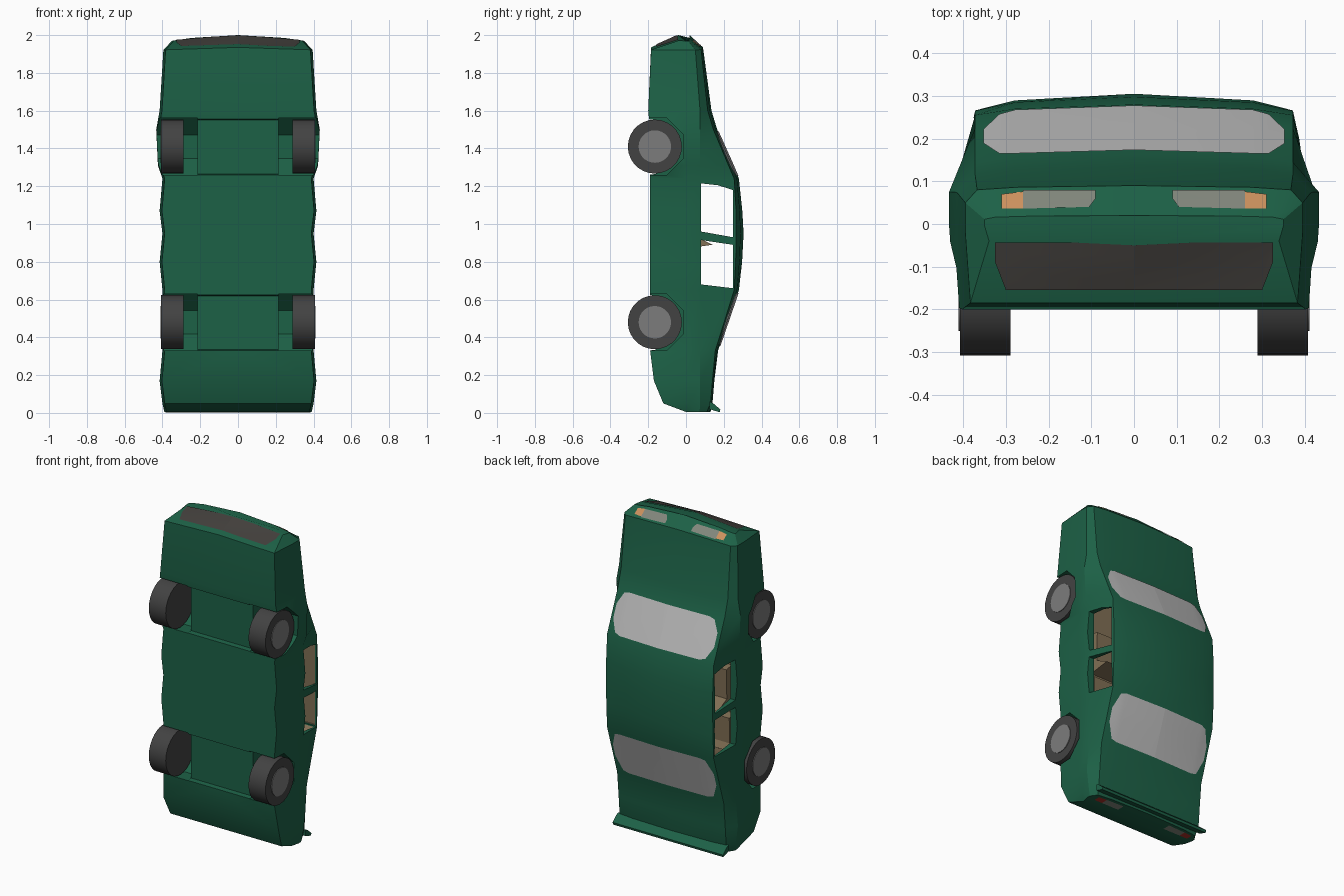
import bpy, bmesh, math
from mathutils import Vector
from mathutils.bvhtree import BVHTree

if "Cube" in bpy.data.objects:
    bpy.data.objects.remove(bpy.data.objects["Cube"])

def mat(name, *c):
    m = bpy.data.materials.new(name)
    m.diffuse_color = (*c, 1)
    m.use_nodes = True
    m.node_tree.nodes["Principled BSDF"].inputs["Base Color"].default_value = m.diffuse_color
    return m

GREEN = mat("green_paint", 0.012, 0.12, 0.062)
DARK = mat("dark_grille", 0.055, 0.05, 0.045)
RUBBER = mat("rubber", 0.055, 0.055, 0.055)
HUB = mat("hub_grey", 0.2, 0.2, 0.2)
GLASS = mat("glass", 0.5, 0.5, 0.5)
LAMP = mat("lamp", 0.22, 0.24, 0.2)
AMBER = mat("amber", 0.6, 0.28, 0.11)
RED = mat("red", 0.4, 0.03, 0.02)
TAN = mat("tan_trim", 0.22, 0.16, 0.09)

def make(name, verts, faces, m):
    me = bpy.data.meshes.new(name)
    bm = bmesh.new()
    vs = [bm.verts.new(v) for v in verts]
    for f in faces:
        bm.faces.new([vs[i] for i in f])
    bmesh.ops.recalc_face_normals(bm, faces=bm.faces)
    bm.to_mesh(me)
    bm.free()
    me.materials.append(m)
    ob = bpy.data.objects.new(name, me)
    bpy.context.collection.objects.link(ob)
    return ob

def prism(name, yz, x0, x1, m):
    """Extrude a side profile of (y, z) points across x."""
    n = len(yz)
    v = [(x, y, z) for x in (x0, x1) for y, z in yz]
    f = [range(n), range(n, 2 * n)]
    f += [(i, (i + 1) % n, n + (i + 1) % n, n + i) for i in range(n)]
    return make(name, v, f, m)

def ngon(cy, cz, r, n, turn=0.0):
    return [(cy + r * math.cos(turn + 2 * math.pi * i / n),
             cz + r * math.sin(turn + 2 * math.pi * i / n)) for i in range(n)]

def ring(z, bottom, w, edge, top):
    """One body section; the nose sections bow back at the sides."""
    ys = min(.075, top * .55)
    ym = bottom + .7 * (ys - bottom)
    wt = min(.372, w * .93)
    half = [(0, bottom), (w * .97, bottom), (w, ym), (w, ys), (wt, edge),
            (.75 * wt, edge + .6 * (top - edge)), (0, top)]
    pts = half + [(-x, y) for x, y in half[-2:0:-1]]
    bow = max(0, z - 1.9) * .4
    return [(x, y, z - bow * (x / .4) ** 2) for x, y in pts]

# Body sections from tail to nose: z, bottom, half width, top edge, top centre
rings = [ring(*s) for s in (
    (.005, 0, .39, .11, .13), (.05, -.12, .4, .13, .14), (.17, -.17, .415, .14, .15),
    (.33, -.19, .4, .155, .17), (.65, -.19, .4, .255, .28), (.8, -.19, .415, .263, .297),
    (.95, -.19, .4, .266, .305), (1.07, -.19, .415, .265, .298), (1.24, -.19, .4, .255, .28),
    (1.31, -.19, .424, .225, .25), (1.5, -.19, .433, .145, .165), (1.6, -.2, .415, .115, .135),
    (1.935, -.185, .395, .08, .09), (2, -.04, .35, .016, .02))]
N, S = len(rings[0]), len(rings)
faces = [(s * N + i, s * N + (i + 1) % N, s * N + N + (i + 1) % N, s * N + N + i)
         for s in range(S - 1) for i in range(N)]
faces += [range(N), range((S - 1) * N, S * N)]
body = make("car_body", sum(rings, []), faces, GREEN)
body.data.materials.append(TAN)

# Panels laid on the body: columns of (x, low, high) projected along a view axis
bm = bmesh.new()
bm.from_mesh(body.data)
tree = BVHTree.FromBMesh(bm)

def panel(name, view, m, cols, rows=4):
    v, f = [], []
    for side in (1, -1):
        base = len(v)
        for x, lo, hi in cols:
            for r in range(rows + 1):
                t = lo + (hi - lo) * r / rows
                if view == "top":
                    o, d = Vector((side * x, 2, t)), Vector((0, -1, 0))
                else:
                    k = 1 if view == "front" else -1
                    o, d = Vector((side * x, t, 4 * k)), Vector((0, 0, -k))
                hit = tree.ray_cast(o, d)[0]
                v.append((hit if hit else o) - d * 0.004)
        R = rows + 1
        for c in range(len(cols) - 1):
            for a in range(base + c * R, base + c * R + rows):
                f.append((a, a + 1, a + R + 1, a + R))
    return make(name, v, f, m)

def window(name, lo, hi):
    mid = (lo + hi) / 2
    panel(name, "top", GLASS, [(0, lo, hi), (.278, lo, hi), (.315, lo + .01, hi - .01), (.352, mid - .04, mid + .04)])

window("windshield", 1.255, 1.49)
window("rear_window", .355, .635)
panel("grille", "front", DARK, [(0, -.155, -.05), (.15, -.155, -.043), (.3, -.155, -.043), (.325, -.09, -.043)])
panel("headlight", "front", LAMP, [(.09, .06, .08), (.105, .04, .08), (.26, .036, .08)])
panel("turn_signal", "front", AMBER, [(.26, .036, .076), (.31, .036, .07)])
panel("reverse_light", "back", LAMP, [(.17, .06, .11), (.29, .06, .105)])
panel("tail_light", "back", RED, [(.29, .06, .105), (.345, .06, .1)])
bm.free()

# Cut the cabin, side windows and wheel wells
def cut(yz, x0, x1, m=GREEN):
    cutter = prism("cutter", yz, x0, x1, m)
    cutter.hide_render = True
    mod = body.modifiers.new("cut", "BOOLEAN")
    mod.operation = "DIFFERENCE"
    mod.solver = "EXACT"
    mod.material_mode = "TRANSFER"
    mod.object = cutter
    bpy.context.view_layer.objects.active = body
    bpy.ops.object.modifier_apply(modifier=mod.name)
    bpy.data.objects.remove(cutter)

cut([(0, .58), (0, 1.36), (.1, 1.36), (.252, 1.2), (.252, .67), (.1, .6)], -.365, .365, TAN)
cut([(.08, .96), (.08, 1.215), (.17, 1.205), (.248, 1.18), (.248, .93)], -.6, .6)
cut([(.08, .915), (.248, .89), (.248, .66), (.08, .68)], -.6, .6)
WHEELS = (("rear", .48), ("front", 1.41))
for _, z in WHEELS:
    cut([(-.3, z - .165), (-.3, z + .16), (-.16, z + .14), (-.16, z - .145)], -.22, .22)
    for s in (1, -1):
        cut(ngon(-.165, z, .163, 8, math.pi / 8), *sorted((s * .215, s * .6)))

# Wheels: tyre with a raised hub disc
for end, z in WHEELS:
    for s, side in ((1, "right"), (-1, "left")):
        c = s * .348
        prism(f"{end}_{side}_tyre", ngon(-.165, z, .143, 28), c - .059, c + .059, RUBBER)
        prism(f"{end}_{side}_hub", ngon(-.165, z, .086, 28), *sorted((c + s * .03, c + s * .063)), HUB)

# Boot lip spoiler
prism("spoiler", [(.125, .06), (.145, .05), (.182, .018), (.178, .003), (.125, .02)], -.385, .385, GREEN)

# Seats
for s, side in ((1, "right"), (-1, "left")):
    prism(f"{side}_front_seat", [(0, .87), (.14, .89), (.05, .935), (.055, 1.12), (0, 1.13)],
          *sorted((s * .06, s * .32)), TAN)
prism("rear_bench", [(0, .6), (.07, .62), (.05, .66), (.055, .82), (0, .83)], -.34, .34, TAN)

# Soft shading with crisp edges
for ob in bpy.context.scene.objects:
    ob.select_set(ob.type == "MESH")
bpy.context.view_layer.objects.active = body
bpy.ops.object.shade_smooth_by_angle(angle=math.radians(25))
